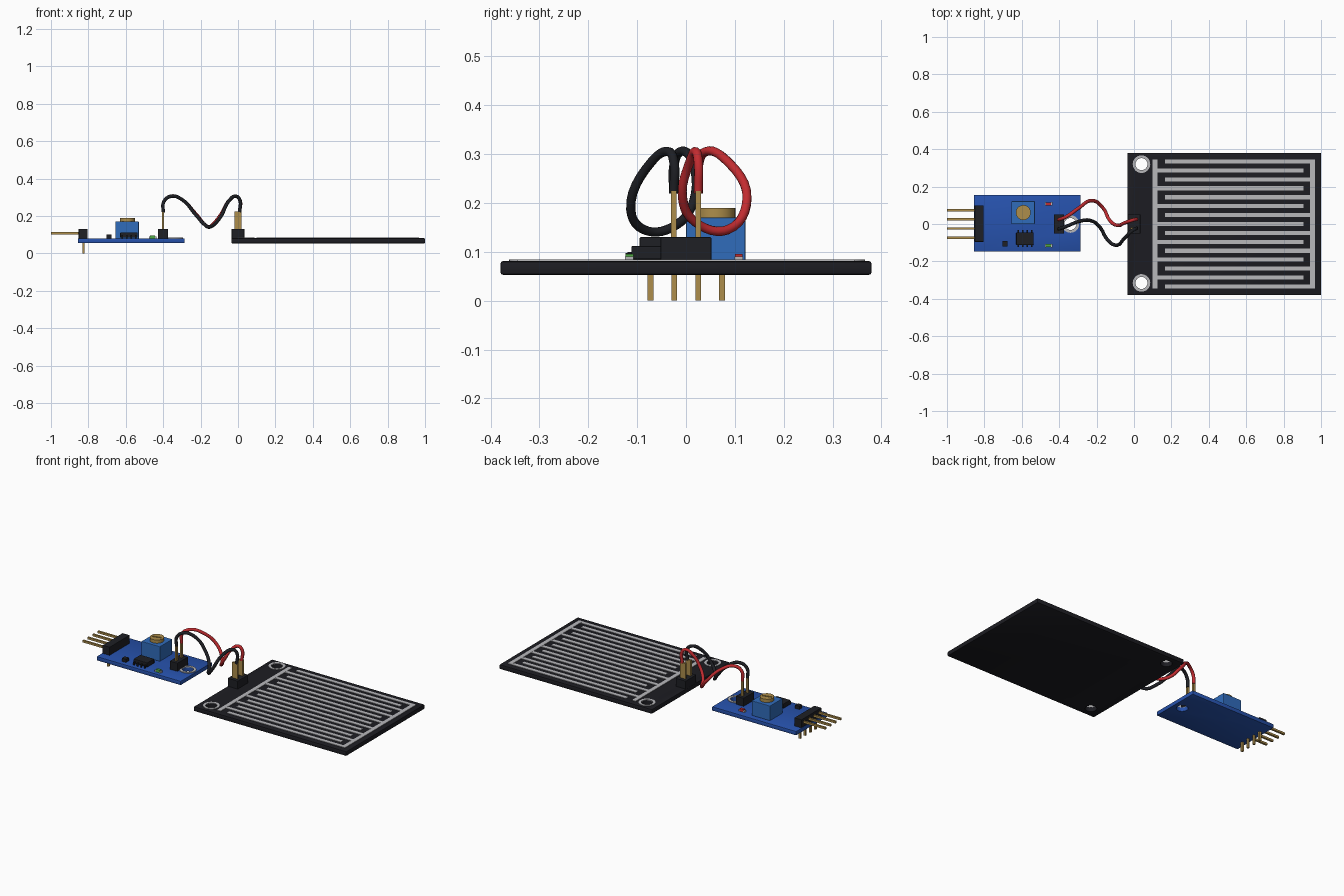
import bpy, bmesh, math
from mathutils import Matrix, Vector

if "Cube" in bpy.data.objects:
    bpy.data.objects.remove(bpy.data.objects["Cube"])


def material(name, r, g, b):
    m = bpy.data.materials.new(name)
    m.diffuse_color = (r, g, b, 1)
    m.use_nodes = True
    m.node_tree.nodes["Principled BSDF"].inputs["Base Color"].default_value = m.diffuse_color
    return m


BLACK = material("black", 0.013, 0.014, 0.018)
BLUE = material("board_blue", 0.02, 0.085, 0.42)
POT = material("pot_blue", 0.03, 0.15, 0.5)
GOLD = material("gold", 0.42, 0.27, 0.07)
SILVER = material("silver", 0.48, 0.48, 0.5)
RED = material("red", 0.55, 0.025, 0.03)
GREEN = material("green", 0.08, 0.4, 0.06)
PLATE = material("plate_black", 0.012, 0.012, 0.016)


def finish(name, bm, mat):
    bmesh.ops.recalc_face_normals(bm, faces=bm.faces)
    me = bpy.data.meshes.new(name)
    bm.to_mesh(me)
    bm.free()
    ob = bpy.data.objects.new(name, me)
    bpy.context.collection.objects.link(ob)
    if mat:
        me.materials.append(mat)
    return ob


def boxes(name, mat, specs, bevel=0.0):
    """One object from boxes given as (x0, x1, y0, y1, z0, z1)."""
    bm = bmesh.new()
    for x0, x1, y0, y1, z0, z1 in specs:
        mtx = (Matrix.Translation(((x0 + x1) / 2, (y0 + y1) / 2, (z0 + z1) / 2))
               @ Matrix.Diagonal((x1 - x0, y1 - y0, z1 - z0, 1)))
        bmesh.ops.create_cube(bm, size=1, matrix=mtx)
    if bevel:
        bmesh.ops.bevel(bm, geom=bm.edges[:], offset=bevel, segments=2,
                        profile=0.5, affect='EDGES')
    return finish(name, bm, mat)


def cylinder(name, mat, x, y, z0, z1, r, n=32):
    bm = bmesh.new()
    bmesh.ops.create_cone(bm, cap_ends=True, segments=n, radius1=r, radius2=r,
                          depth=z1 - z0,
                          matrix=Matrix.Translation((x, y, (z0 + z1) / 2)))
    return finish(name, bm, mat)


def activate(ob):
    bpy.ops.object.select_all(action='DESELECT')
    ob.select_set(True)
    bpy.context.view_layer.objects.active = ob


def smooth(ob):
    activate(ob)
    bpy.ops.object.shade_smooth_by_angle(angle=math.radians(35))


def cut(ob, cutter):
    mod = ob.modifiers.new("cut", 'BOOLEAN')
    mod.object = cutter
    mod.solver = 'EXACT'
    activate(ob)
    bpy.ops.object.modifier_apply(modifier="cut")
    bpy.data.objects.remove(cutter)


def drill(ob, x, y):
    cut(ob, cylinder("drill", None, x, y, 0, 0.2, 0.032))


def pad_ring(name, x, y):
    ring = cylinder(name, SILVER, x, y, 0.079, 0.084, 0.047)
    drill(ring, x, y)
    smooth(ring)


def wire(name, mat, pts):
    cu = bpy.data.curves.new(name, 'CURVE')
    cu.dimensions = '3D'
    cu.bevel_depth = 0.0095
    cu.bevel_resolution = 3
    cu.resolution_u = 6
    cu.use_fill_caps = True
    sp = cu.splines.new('BEZIER')
    sp.bezier_points.add(len(pts) - 1)
    for bp, p in zip(sp.bezier_points, pts):
        bp.co = Vector(p)
        bp.handle_left_type = bp.handle_right_type = 'AUTO'
    cu.materials.append(mat)
    bpy.context.collection.objects.link(bpy.data.objects.new(name, cu))


# Sensor plate with two mounting holes
plate = boxes("sensor_plate", PLATE, [(-0.035, 1.0, -0.38, 0.38, 0.053, 0.081)], 0.005)
for i, y in enumerate((0.32, -0.315)):
    drill(plate, 0.04, y)
    pad_ring(f"plate_hole_ring_{i}", 0.04, y)
smooth(plate)

# Interleaved comb traces
LEFT, RIGHT = [(0.10, 0.125, -0.345, 0.345, 0.079, 0.084)], [(0.942, 0.967, -0.345, 0.345, 0.079, 0.084)]
for i in range(15):
    y = 0.334 - i * 0.0477
    if i % 2:
        LEFT.append((0.12, 0.905, y - 0.011, y + 0.011, 0.079, 0.0835))
    else:
        RIGHT.append((0.165, 0.945, y - 0.011, y + 0.011, 0.079, 0.0835))
boxes("comb_left", SILVER, LEFT)
boxes("comb_right", SILVER, RIGHT)

# Control board with one mounting hole
board = boxes("control_board", BLUE, [(-0.855, -0.285, -0.148, 0.155, 0.056, 0.08)], 0.002)
drill(board, -0.34, 0)
pad_ring("board_hole_ring", -0.34, 0)
smooth(board)

# Two-pin connectors on both boards
boxes("plate_connector", BLACK, [(-0.034, 0.034, -0.052, 0.052, 0.079, 0.13)], 0.002)
boxes("plate_terminals", GOLD, [(-0.018, 0.018, s * 0.025 - 0.006, s * 0.025 + 0.006, 0.12, 0.225)
                                for s in (-1, 1)])
boxes("board_connector", BLACK, [(-0.427, -0.375, -0.052, 0.052, 0.079, 0.13)], 0.002)
boxes("board_terminals", GOLD, [(-0.407, -0.395, s * 0.025 - 0.006, s * 0.025 + 0.006, 0.12, 0.225)
                                for s in (-1, 1)])

# Right-angle four-pin header
PIN_Y = (-0.073, -0.024, 0.025, 0.074)
boxes("header_body", BLACK, [(-0.852, -0.804, -0.095, 0.1, 0.079, 0.13)], 0.002)
boxes("header_pins", GOLD,
      [(-1.0, -0.83, y - 0.006, y + 0.006, 0.102, 0.114) for y in PIN_Y]
      + [(-0.832, -0.82, y - 0.006, y + 0.006, 0.0, 0.1) for y in PIN_Y])

# Trimmer with slotted screw
boxes("trimmer_body", POT, [(-0.655, -0.53, 0.0, 0.122, 0.079, 0.17)], 0.003)
screw = cylinder("trimmer_screw", GOLD, -0.592, 0.061, 0.168, 0.19, 0.04)
slot = boxes("slot", None, [(-0.028, 0.028, -0.004, 0.004, 0.182, 0.2)])
slot.location = (-0.592, 0.061, 0)
slot.rotation_euler.z = 0.25
bpy.context.view_layer.update()
cut(screw, slot)
smooth(screw)

# Eight-lead chip and small parts
boxes("chip_body", BLACK, [(-0.63, -0.537, -0.112, -0.045, 0.084, 0.112)], 0.003)
legs = []
for i in range(4):
    x = -0.62 + i * 0.0243
    for y, s in ((-0.112, -1), (-0.045, 1)):
        a, b = sorted((y - s * 0.004, y + s * 0.009))
        legs.append((x - 0.004, x + 0.004, a, b, 0.092, 0.098))
        a, b = sorted((y + s * 0.005, y + s * 0.012))
        legs.append((x - 0.004, x + 0.004, a, b, 0.079, 0.098))
boxes("chip_legs", BLACK, legs)
boxes("small_component", BLACK, [(-0.704, -0.676, -0.12, -0.092, 0.079, 0.1)])
for label, mat, y in (("red", RED, 0.108), ("green", GREEN, -0.116)):
    boxes(f"{label}_indicator", mat, [(-0.47, -0.444, y - 0.008, y + 0.008, 0.079, 0.096)])
    boxes(f"{label}_indicator_ends", SILVER,
          [(-0.477, -0.47, y - 0.009, y + 0.009, 0.079, 0.09),
           (-0.444, -0.437, y - 0.009, y + 0.009, 0.079, 0.09)])

# Wires looping between the boards
wire("red_wire", RED, [(-0.4, 0.025, 0.22), (-0.397, 0.025, 0.275), (-0.36, 0.04, 0.305),
                       (-0.3, 0.082, 0.288), (-0.225, 0.125, 0.21), (-0.165, 0.085, 0.145),
                       (-0.13, 0.02, 0.16), (-0.09, -0.007, 0.21), (-0.045, 0.008, 0.285),
                       (-0.01, 0.02, 0.305), (0.01, 0.025, 0.285), (0.008, 0.025, 0.22)])
wire("black_wire", BLACK, [(-0.4, -0.025, 0.22), (-0.397, -0.025, 0.275), (-0.36, -0.012, 0.305),
                           (-0.3, 0.012, 0.288), (-0.225, 0.016, 0.205), (-0.18, -0.02, 0.155),
                           (-0.145, -0.08, 0.143), (-0.1, -0.113, 0.185), (-0.045, -0.07, 0.285),
                           (-0.01, -0.035, 0.305), (0.01, -0.025, 0.285), (0.008, -0.025, 0.22)])
